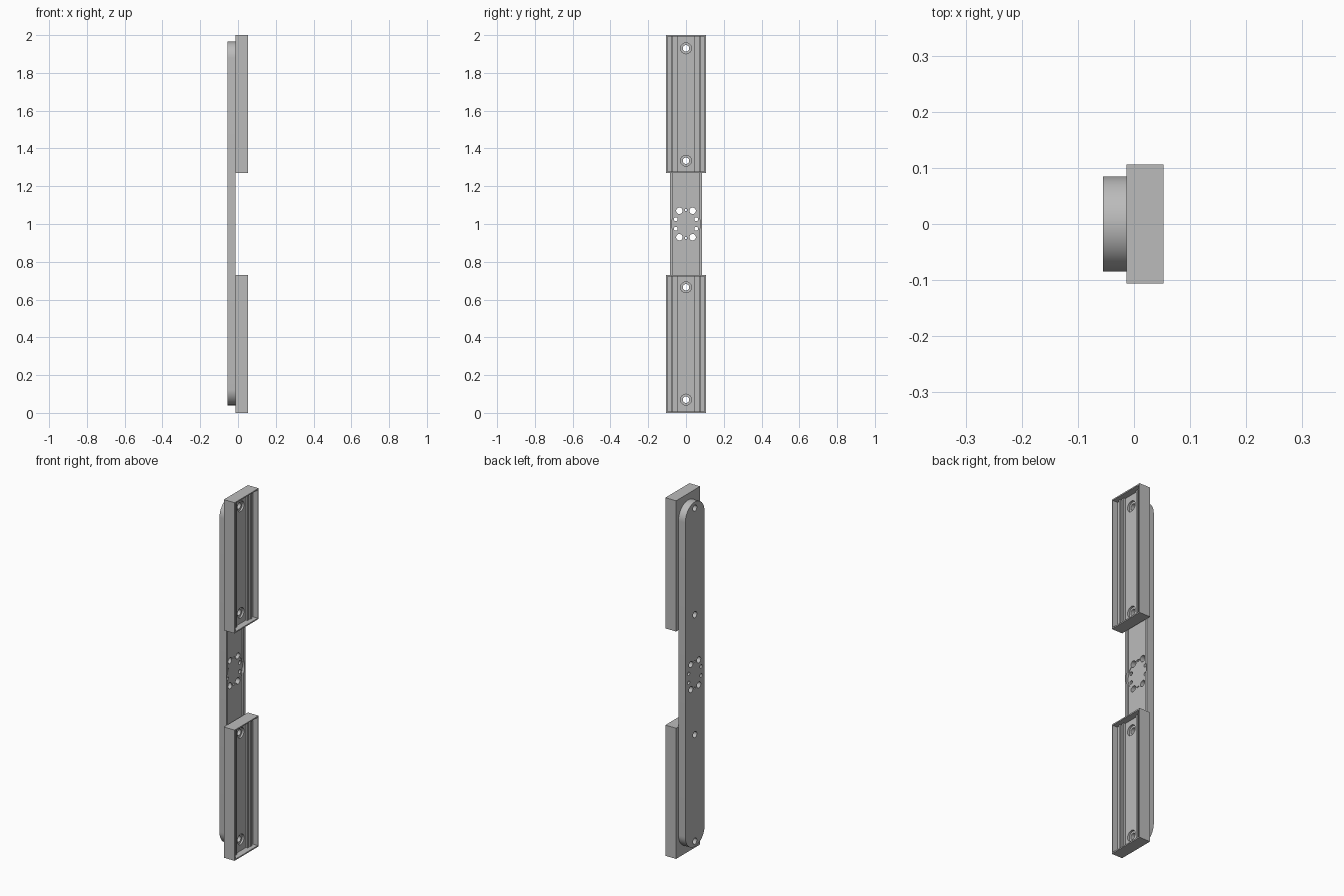
import bpy, bmesh, math
from mathutils import Matrix

if "Cube" in bpy.data.objects:
    bpy.data.objects.remove(bpy.data.objects["Cube"])

grey = bpy.data.materials.new("satin grey")
grey.use_nodes = True
grey.diffuse_color = (0.5, 0.5, 0.5, 1)
grey.node_tree.nodes["Principled BSDF"].inputs["Base Color"].default_value = (0.5, 0.5, 0.5, 1)


def finish(name, bm):
    bmesh.ops.recalc_face_normals(bm, faces=bm.faces)
    mesh = bpy.data.meshes.new(name)
    bm.to_mesh(mesh)
    bm.free()
    mesh.materials.append(grey)
    ob = bpy.data.objects.new(name, mesh)
    bpy.context.collection.objects.link(ob)
    return ob


def extrude(bm, points, step):
    """Closed outline swept along a vector."""
    face = bm.faces.new([bm.verts.new(p) for p in points])
    out = bmesh.ops.extrude_face_region(bm, geom=[face])["geom"]
    bmesh.ops.translate(bm, vec=step, verts=[v for v in out if isinstance(v, bmesh.types.BMVert)])


def box(bm, lo, hi):
    extrude(bm, [(lo[0], lo[1], lo[2]), (hi[0], lo[1], lo[2]),
                 (hi[0], hi[1], lo[2]), (lo[0], hi[1], lo[2])], (0, 0, hi[2] - lo[2]))


def cylinder(bm, x0, x1, y, z, r0, r1=None, sides=32):
    """Cylinder or cone lying along x."""
    place = Matrix.Translation(((x0 + x1) / 2, y, z)) @ Matrix.Rotation(math.pi / 2, 4, "Y")
    bmesh.ops.create_cone(bm, cap_ends=True, segments=sides, radius1=r0,
                          radius2=r1 or r0, depth=x1 - x0, matrix=place)


def cut(ob, bm):
    """Subtract the cutter mesh and bake the result."""
    cutter = finish("cutter", bm)
    cutter.hide_render = True
    mod = ob.modifiers.new("cut", "BOOLEAN")
    mod.operation, mod.solver, mod.object = "DIFFERENCE", "EXACT", cutter
    bpy.context.view_layer.objects.active = ob
    bpy.ops.object.modifier_apply(modifier=mod.name)
    bpy.data.objects.remove(cutter)


def smooth(ob):
    bpy.ops.object.select_all(action="DESELECT")
    ob.select_set(True)
    bpy.context.view_layer.objects.active = ob
    bpy.ops.object.shade_smooth_by_angle(angle=math.radians(30))


BACK, JOIN, FRONT = -0.055, -0.013, 0.053
SCREWS = (0.07, 0.665, 1.335, 1.93)

# Backbone: long bar with semicircular ends
R, LOW, HIGH = 0.085, 0.04, 1.965
outline = []
for centre, start in ((HIGH - R, 0), (LOW + R, math.pi)):
    for i in range(25):
        a = start + math.pi * i / 24
        outline.append((BACK, R * math.cos(a), centre + R * math.sin(a)))
bm = bmesh.new()
extrude(bm, outline, (JOIN - BACK, 0, 0))
backbone = finish("backbone", bm)

# Shallow channel, round hub seat, then the holes
bm = bmesh.new()
box(bm, (JOIN - 0.011, -0.069, 0.7), (0.02, 0.069, 1.3))
cut(backbone, bm)
bm = bmesh.new()
cylinder(bm, JOIN - 0.014, 0.02, 0, 1, 0.077, sides=48)
cut(backbone, bm)
bm = bmesh.new()
for z in SCREWS:
    cylinder(bm, -0.1, 0.1, 0, z, 0.017)
for s in (-1, 1):
    cylinder(bm, -0.1, 0.1, 0, 1 + s * 0.074, 0.006, sides=16)
    for t in (-1, 1):
        cylinder(bm, -0.1, 0.1, t * 0.035, 1 + s * 0.07, 0.017)
        cylinder(bm, -0.1, 0.1, t * 0.054, 1 + s * 0.025, 0.01, sides=20)
cut(backbone, bm)
smooth(backbone)

# Trays: stepped section with thin walls, closed at both ends
half = [(0.017, 0.046), (0.027, 0.046), (0.027, 0.058), (0.02, 0.058), (0.02, 0.068),
        (0.03, 0.068), (0.03, 0.08), (0.022, 0.08), (0.022, 0.099),
        (FRONT, 0.099), (FRONT, 0.106), (JOIN, 0.106)]
section = half + [(x, -y) for x, y in reversed(half)]
for name, z0, z1 in (("lower_tray", 0, 0.73), ("upper_tray", 1.27, 2)):
    wall = 0.007
    bm = bmesh.new()
    extrude(bm, [(x, y, z0 + wall) for x, y in section], (0, 0, z1 - z0 - 2 * wall))
    for lo in (z0, z1 - wall):
        box(bm, (JOIN, -0.106, lo), (FRONT, 0.106, lo + wall))
    tray = finish(name, bm)
    holes, sinks = bmesh.new(), bmesh.new()
    for z in SCREWS:
        cylinder(holes, -0.1, 0.1, 0, z, 0.017)
        cylinder(sinks, 0.006, 0.04, 0, z, 0.029)
    cut(tray, holes)
    cut(tray, sinks)
    smooth(tray)
